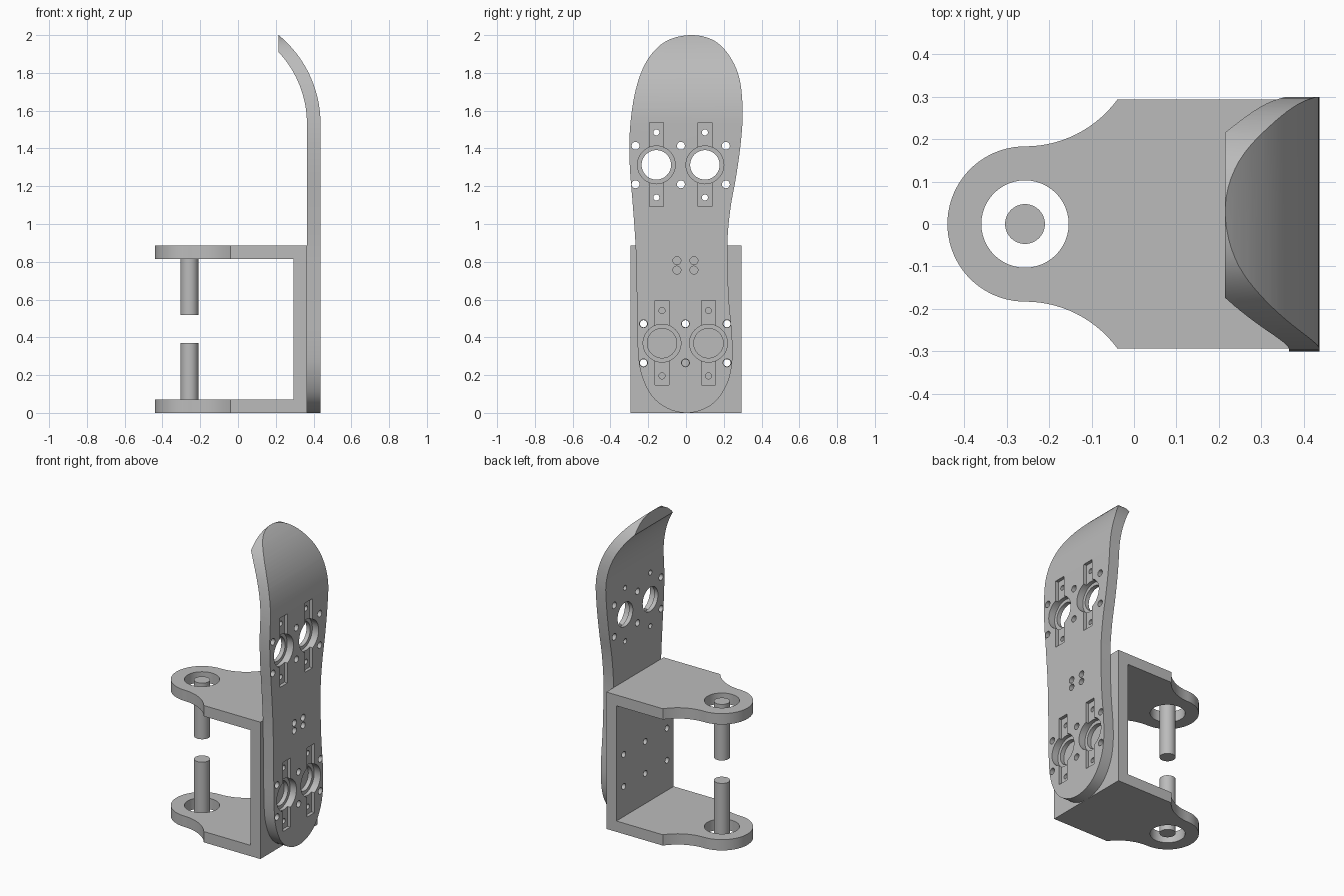
import bpy, bmesh, math
from mathutils import Vector

if "Cube" in bpy.data.objects:
    bpy.data.objects.remove(bpy.data.objects["Cube"])

grey = bpy.data.materials.new("plain grey")
grey.diffuse_color = (0.5, 0.5, 0.5, 1)
grey.use_nodes = True
grey.node_tree.nodes["Principled BSDF"].inputs["Base Color"].default_value = grey.diffuse_color


def place(u, v, w, axis):
    return {"X": (w, u, v), "Y": (u, w, v), "Z": (u, v, w)}[axis]


def prisms(name, outlines, axis, a, b):
    """One object made of 2D outlines extruded along an axis from a to b."""
    bm = bmesh.new()
    for pts in outlines:
        lo = [bm.verts.new(place(u, v, a, axis)) for u, v in pts]
        hi = [bm.verts.new(place(u, v, b, axis)) for u, v in pts]
        bm.faces.new(lo)
        bm.faces.new(hi[::-1])
        n = len(pts)
        for i in range(n):
            j = (i + 1) % n
            bm.faces.new((lo[i], hi[i], hi[j], lo[j]))
    bmesh.ops.recalc_face_normals(bm, faces=bm.faces[:])
    me = bpy.data.meshes.new(name)
    bm.to_mesh(me)
    bm.free()
    me.materials.append(grey)
    ob = bpy.data.objects.new(name, me)
    bpy.context.collection.objects.link(ob)
    return ob


def combine(ob, cutter, op):
    mod = ob.modifiers.new("cut", "BOOLEAN")
    mod.operation, mod.solver, mod.object = op, "EXACT", cutter
    deps = bpy.context.evaluated_depsgraph_get()
    me = bpy.data.meshes.new_from_object(ob.evaluated_get(deps))
    ob.modifiers.clear()
    ob.data = me
    bpy.data.objects.remove(cutter)


def arc(cx, cy, r, a0, a1, n):
    return [(cx + r * math.cos(math.radians(a0 + (a1 - a0) * i / n)),
             cy + r * math.sin(math.radians(a0 + (a1 - a0) * i / n))) for i in range(n + 1)]


def circle(cx, cy, r, n=32):
    return arc(cx, cy, r, 0, 360, n)[:-1]


def rect(cx, cy, w, h):
    return [(cx - w / 2, cy - h / 2), (cx + w / 2, cy - h / 2),
            (cx + w / 2, cy + h / 2), (cx - w / 2, cy + h / 2)]


def smooth_loop(pts, n=5):
    """Closed Catmull-Rom curve through the points."""
    p = [Vector(q) for q in pts]
    out = []
    for i in range(len(p)):
        a, b, c, d = (p[(i + k) % len(p)] for k in (-1, 0, 1, 2))
        for s in range(n):
            t = s / n
            q = 0.5 * (2 * b + (c - a) * t + (2 * a - 5 * b + 4 * c - d) * t * t
                       + (3 * b - a - 3 * c + d) * t ** 3)
            out.append((q.x, q.y))
    return out


def shade(ob):
    bpy.ops.object.select_all(action="DESELECT")
    ob.select_set(True)
    bpy.context.view_layer.objects.active = ob
    bpy.ops.object.shade_smooth_by_angle(angle=math.radians(30))


# hole layout on the board (y, z)
big = [(-0.157, 1.313), (0.10, 1.313), (-0.127, 0.369), (0.119, 0.369)]
upper_bolts = [(y, z) for y in (-0.267, -0.027, 0.211) for z in (1.414, 1.21)]
lower_bolts = [(y, z) for y in (-0.225, -0.003, 0.217) for z in (0.472, 0.265)]
middle_bolts = [(y, z) for y in (-0.048, 0.042) for z in (0.806, 0.756)]

# board: curved side profile trimmed by the sole-shaped outline
outer = arc(0.437 - 0.6085, 1.53, 0.6085, 0, 50.6, 20)
inner = arc(0.365 - 0.556, 1.53, 0.556, 0, 43.1, 20)
board = prisms("board", [[(0.365, -0.1), (0.437, -0.1)] + outer + inner[::-1]],
               "Y", -0.5, 0.5)
outline = [(0.0, 0.0), (0.09, 0.018), (0.165, 0.07), (0.222, 0.165), (0.245, 0.28),
           (0.243, 0.42), (0.226, 0.62), (0.219, 0.89), (0.235, 1.08), (0.265, 1.25),
           (0.29, 1.43), (0.30, 1.6), (0.283, 1.77), (0.23, 1.89), (0.15, 1.97),
           (0.04, 2.0), (-0.08, 1.98), (-0.165, 1.92), (-0.23, 1.82), (-0.273, 1.68),
           (-0.297, 1.5), (-0.298, 1.315), (-0.28, 1.08), (-0.266, 0.865), (-0.26, 0.6),
           (-0.255, 0.335), (-0.235, 0.2), (-0.18, 0.088), (-0.095, 0.022)]
combine(board, prisms("trim", [smooth_loop(outline)], "X", 0.0, 0.7), "INTERSECT")

# board: through holes, counterbores and slots
holes = [circle(y, z, 0.078, 48) for y, z in big]
holes += [circle(y, z, 0.021, 20) for y, z in upper_bolts + lower_bolts + middle_bolts]
holes += [circle(y, z + d, 0.016, 20) for y, z in big for d in (-0.173, 0.172)]
combine(board, prisms("holes", holes, "X", 0.2, 0.6), "DIFFERENCE")
combine(board, prisms("bores", [circle(y, z, 0.1, 48) for y, z in big], "X", 0.392, 0.6),
        "DIFFERENCE")
combine(board, prisms("slots", [rect(y, z + 0.002, 0.075, 0.447) for y, z in big],
                      "X", 0.416, 0.6), "DIFFERENCE")
shade(board)

# bracket: C-shaped side profile trimmed by the rounded arm outline
cx, hw, r = -0.257, 0.293, 0.183
bracket = prisms("bracket", [[(-0.6, 0), (0.365, 0), (0.365, 0.885), (-0.6, 0.885),
                              (-0.6, 0.815), (0.293, 0.815), (0.293, 0.07), (-0.6, 0.07)]],
                 "Y", -0.5, 0.5)
R = 0.27
end = math.degrees(math.acos((R - (hw - r)) / R))
flare = arc(cx, r + R, R, -90 + end, -90, 14)
half = [(0.5, hw)] + flare + arc(cx, 0, r, 90, 180, 20)[1:]
arm = half + [(x, -y) for x, y in half[-2::-1]]
combine(bracket, prisms("arm_trim", [arm], "Z", -0.5, 1.5), "INTERSECT")
combine(bracket, prisms("eye", [circle(cx, 0, 0.103, 48)], "Z", -0.5, 1.5), "DIFFERENCE")
combine(bracket, prisms("bolts", [circle(y, z, 0.019, 20) for y, z in lower_bolts],
                        "X", 0.1, 0.6), "DIFFERENCE")
shade(bracket)

# axle pins standing in the bracket eyes
for name, z0, z1 in (("lower_pin", 0.004, 0.37), ("upper_pin", 0.518, 0.881)):
    shade(prisms(name, [circle(cx, 0, 0.047, 40)], "Z", z0, z1))
